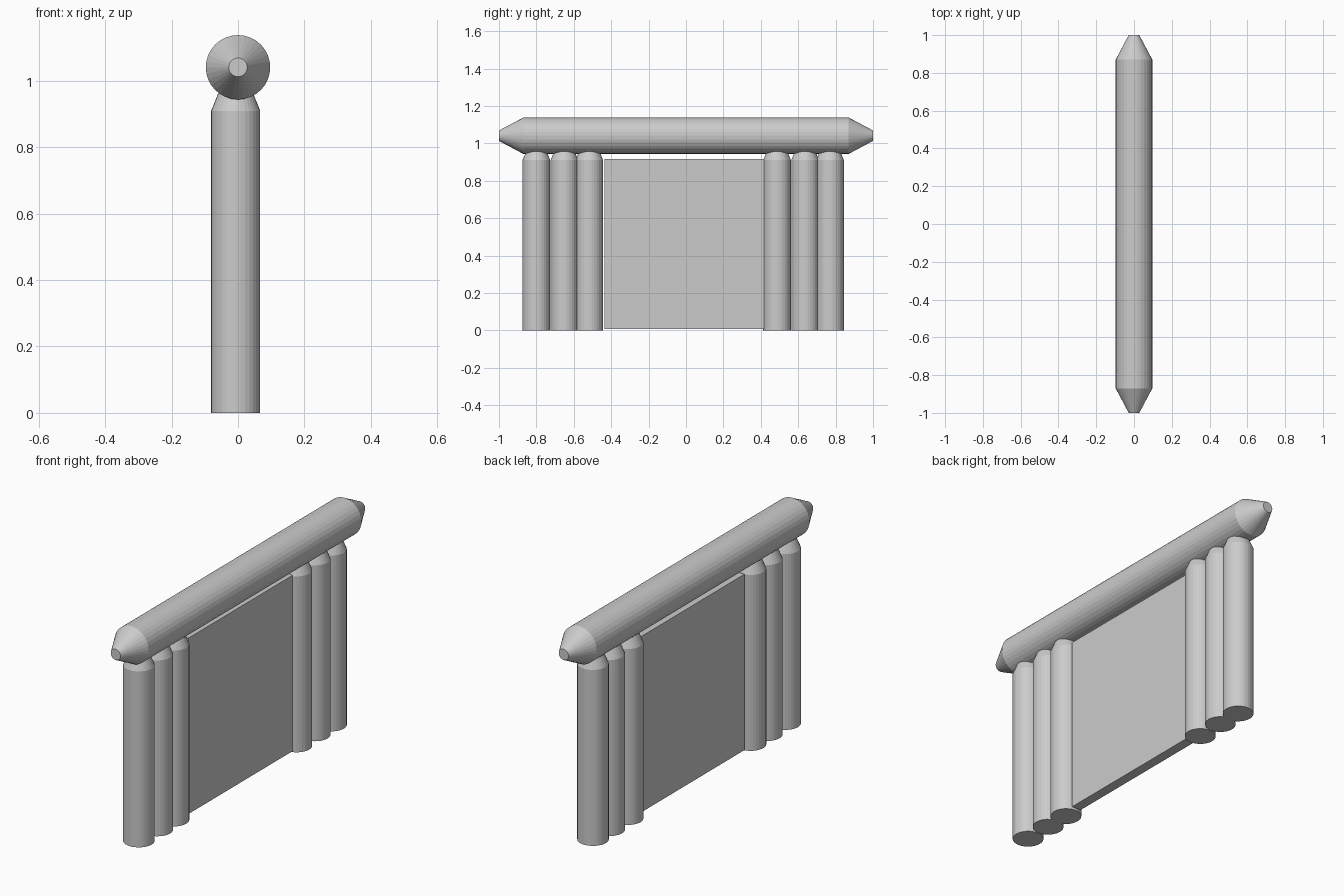
import bpy, bmesh, math
from mathutils import Matrix

if "Cube" in bpy.data.objects:
    bpy.data.objects.remove(bpy.data.objects["Cube"])

stone = bpy.data.materials.new("plain grey")
stone.diffuse_color = (0.6, 0.6, 0.6, 1)
stone.use_nodes = True
stone.node_tree.nodes["Principled BSDF"].inputs["Base Color"].default_value = stone.diffuse_color


def finish(bm, name, loc):
    bmesh.ops.recalc_face_normals(bm, faces=bm.faces)
    me = bpy.data.meshes.new(name)
    bm.to_mesh(me)
    bm.free()
    me.materials.append(stone)
    ob = bpy.data.objects.new(name, me)
    ob.location = loc
    bpy.context.collection.objects.link(ob)
    return ob


def turned(name, profile, loc, rot=None, sides=32):
    """Closed faceted solid from (radius, height) rings."""
    bm = bmesh.new()
    rings = [[bm.verts.new((r * math.cos(2 * math.pi * i / sides),
                            r * math.sin(2 * math.pi * i / sides), z))
              for i in range(sides)] for r, z in profile]
    for a, b in zip(rings, rings[1:]):
        for i in range(sides):
            j = (i + 1) % sides
            bm.faces.new((a[i], a[j], b[j], b[i]))
    bm.faces.new(rings[0][::-1])
    bm.faces.new(rings[-1])
    if rot:
        bmesh.ops.transform(bm, matrix=rot, verts=bm.verts)
    return finish(bm, name, loc)


# top beam with tapered ends
turned("top_beam", [(0.028, -1), (0.097, -0.87), (0.097, 0.87), (0.028, 1)],
       (0, 0, 1.041), Matrix.Rotation(math.pi / 2, 4, 'X'))

# two groups of three posts, tapering up into the beam
for side, shift in (("left", 0), ("right", 1.287)):
    for n, y in enumerate((-0.80, -0.65, -0.517)):
        turned(f"{side}_post_{n + 1}", [(0.074, 0), (0.074, 0.91), (0.021, 1.04)],
               (-0.007, y + shift, 0))

# thin panel between the groups
bm = bmesh.new()
bmesh.ops.create_cube(bm, size=1)
bmesh.ops.scale(bm, vec=(0.052, 0.852, 0.91), verts=bm.verts)
finish(bm, "centre_panel", (-0.004, -0.01, 0.462))
